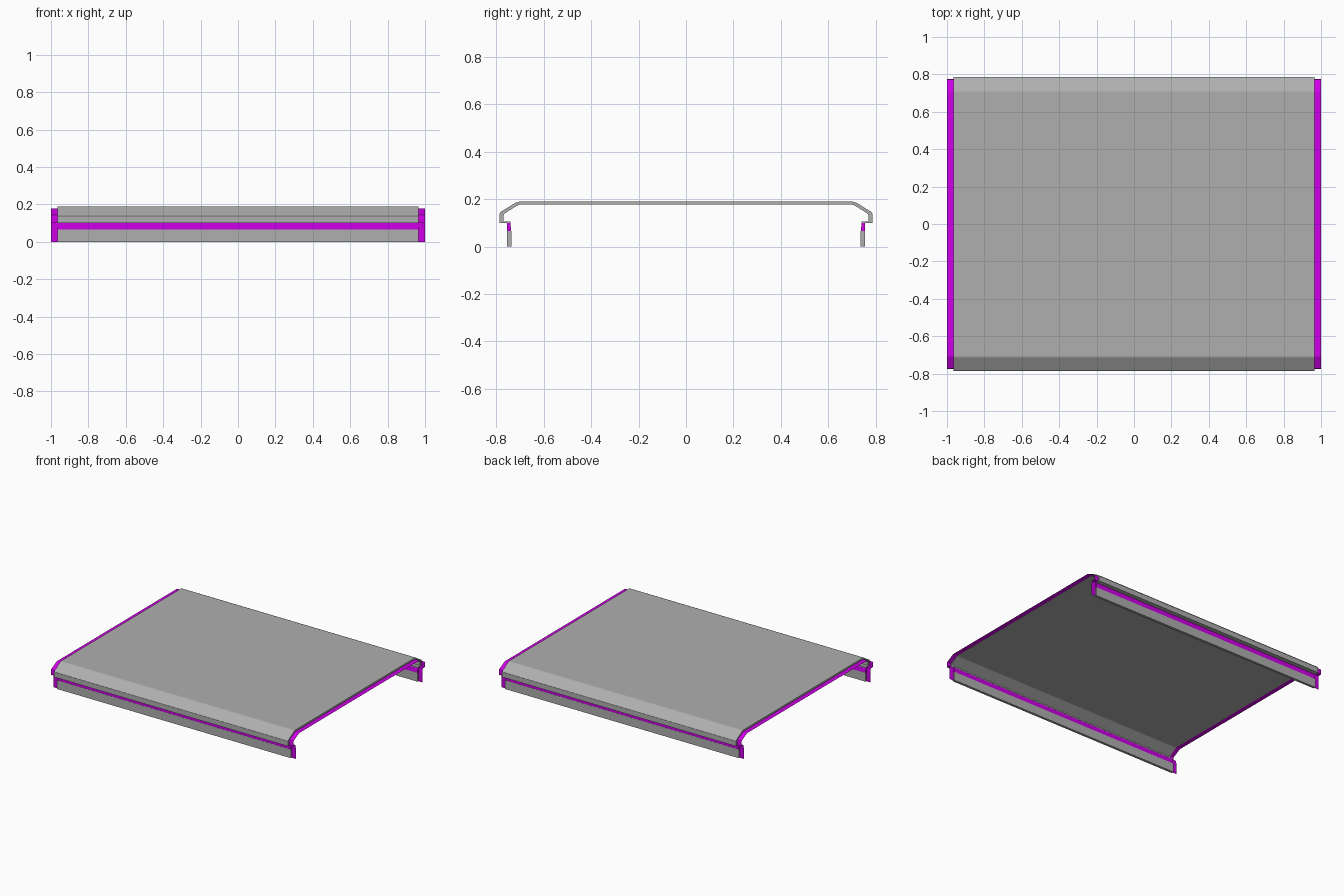
import bpy, bmesh, math

if "Cube" in bpy.data.objects:
    bpy.data.objects.remove(bpy.data.objects["Cube"])

L = 0.965      # half length of the grey panels
END = 1.0      # half length including the end strips


def material(name, color):
    m = bpy.data.materials.new(name)
    m.diffuse_color = color
    m.use_nodes = True
    m.node_tree.nodes["Principled BSDF"].inputs["Base Color"].default_value = m.diffuse_color
    return m


mag = material("magenta", (0.62, 0.0, 0.80, 1))
grey = material("dark_grey", (0.43, 0.43, 0.43, 1))


def sweep(name, pts, x0, x1, mat, closed=True):
    """Extrude a (y, z) profile along x."""
    bm = bmesh.new()
    a = [bm.verts.new((x0, y, z)) for y, z in pts]
    b = [bm.verts.new((x1, y, z)) for y, z in pts]
    n = len(pts)
    for i in range(n if closed else n - 1):
        j = (i + 1) % n
        bm.faces.new((a[i], a[j], b[j], b[i]))
    if closed:
        bm.faces.new(a[::-1])
        bm.faces.new(b)
    bmesh.ops.recalc_face_normals(bm, faces=bm.faces)
    me = bpy.data.meshes.new(name)
    bm.to_mesh(me)
    bm.free()
    ob = bpy.data.objects.new(name, me)
    bpy.context.collection.objects.link(ob)
    me.materials.append(mat)
    bpy.ops.object.select_all(action='DESELECT')
    ob.select_set(True)
    bpy.context.view_layer.objects.active = ob
    bpy.ops.object.shade_smooth_by_angle(angle=math.radians(30))
    # Large flat faces keep an even shade, only the small bends blend
    wn = ob.modifiers.new("weighted_normals", 'WEIGHTED_NORMAL')
    wn.keep_sharp = True
    wn.weight = 100
    return ob


def both(half):
    """Mirror a half profile across y = 0 into one continuous path."""
    return half + [(-y, z) for y, z in reversed(half)]


# Roof panel: chamfered shell with an inward lip along each long side
outer = [(0.741, 0.100), (0.787, 0.100), (0.787, 0.138), (0.781, 0.147),
         (0.718, 0.186), (0.703, 0.190)]
inner = [(0.741, 0.107), (0.769, 0.107), (0.769, 0.134), (0.765, 0.140),
         (0.711, 0.174), (0.701, 0.177)]
sweep("roof_panel", both(outer) + both(inner)[::-1], -L, L, grey)

# Side skirts and the coloured joint strips above them
for s, side in ((-1, "front"), (1, "back")):
    skirt = [(0.737, 0), (0.756, 0), (0.756, 0.065), (0.737, 0.065)]
    joint = [(0.737, 0.065), (0.755, 0.065), (0.755, 0.105), (0.742, 0.105)]
    sweep(side + "_skirt", [(s * y, z) for y, z in skirt], -L, L, grey)
    sweep(side + "_joint_strip", [(s * y, z) for y, z in joint], -L, L, mag)

# End strips: thin sheets following the middle of the section
path = [(0.746, 0), (0.746, 0.065), (0.749, 0.104), (0.776, 0.104),
        (0.776, 0.137), (0.772, 0.144), (0.713, 0.176), (0.702, 0.178)]
for s, side in ((-1, "left"), (1, "right")):
    sweep(side + "_end_strip", both(path), s * L, s * END, mag, closed=False)
